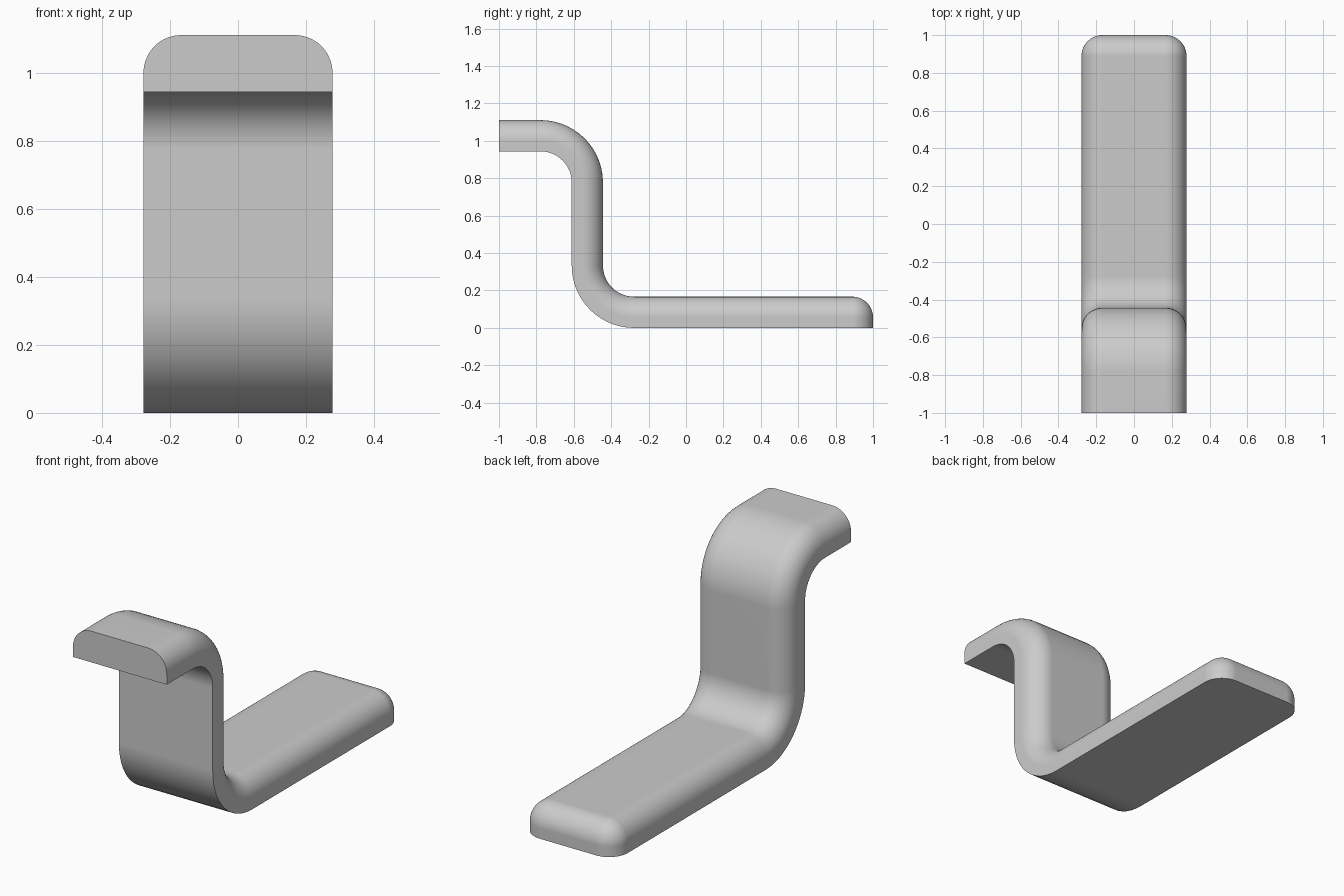
import bpy
import bmesh
from math import sin, cos, pi, radians

default = bpy.data.objects.get("Cube")
if default:
    bpy.data.objects.remove(default)

HALF_W, THICK, R = 0.278, 0.167, 0.111   # half width, plate thickness, edge rounding
STEPS = 14

# Edge profile: (outward reach as a fraction of R, height above the underside)
profile = [(1, 0)] + [(cos(pi / 2 * i / STEPS), THICK - R + R * sin(pi / 2 * i / STEPS))
                      for i in range(STEPS + 1)]


def arc(cy, cz, radius, start, end, sign):
    """Stations (y, z, normal y, normal z) around one bend of the underside."""
    angles = [radians(start + (end - start) * i / STEPS) for i in range(STEPS + 1)]
    return [(cy + radius * cos(a), cz + radius * sin(a), sign * cos(a), sign * sin(a))
            for a in angles]


# Underside path: upper ledge, two bends, long foot
path = [(-1, 0.944, 0, 1)]
path += arc(-0.778, 0.777, 0.167, 90, 0, 1)
path += arc(-0.278, 0.333, 0.333, 180, 270, -1)
stations = [(p, 0) for p in path]
# Rounded foot end: the edge profile turns about the corner axis
stations += [((1 - R, 0, 0, 1), pi / 2 * i / STEPS) for i in range(STEPS + 1)]

bm = bmesh.new()
rings = []
for (y, z, ny, nz), turn in stations:
    sides = []
    for side in (1, -1):
        sides.append([bm.verts.new((side * (HALF_W - R + R * reach * cos(turn)),
                                    y + ny * h + R * reach * sin(turn),
                                    z + nz * h)) for reach, h in profile])
    rings.append(sides[0] + sides[1][::-1])

# Skin between neighbouring stations
count = len(rings[0])
for a, b in zip(rings, rings[1:]):
    for i in range(count):
        j = (i + 1) % count
        bm.faces.new((a[i], a[j], b[j], b[i]))

# Flat front cut and rounded end face
bm.faces.new(rings[0])
last = rings[-1]
for i in range(len(profile) - 1):
    bm.faces.new((last[i], last[i + 1], last[-2 - i], last[-1 - i]))

bmesh.ops.remove_doubles(bm, verts=bm.verts[:], dist=1e-5)
bmesh.ops.dissolve_degenerate(bm, edges=bm.edges[:], dist=1e-5)
bmesh.ops.recalc_face_normals(bm, faces=bm.faces[:])

mesh = bpy.data.meshes.new("bent_bracket")
bm.to_mesh(mesh)
bm.free()
bracket = bpy.data.objects.new("bent_bracket", mesh)
bpy.context.collection.objects.link(bracket)

# Plain grey finish
grey = bpy.data.materials.new("light_grey")
grey.use_nodes = True
colour = (0.6, 0.6, 0.6, 1)
grey.diffuse_color = colour
grey.node_tree.nodes["Principled BSDF"].inputs["Base Color"].default_value = colour
mesh.materials.append(grey)

# Smooth bends with crisp cut edges
bpy.ops.object.select_all(action='DESELECT')
bracket.select_set(True)
bpy.context.view_layer.objects.active = bracket
bpy.ops.object.shade_smooth_by_angle(angle=radians(30))
weighted = bracket.modifiers.new("even_shading", 'WEIGHTED_NORMAL')
weighted.keep_sharp = True
